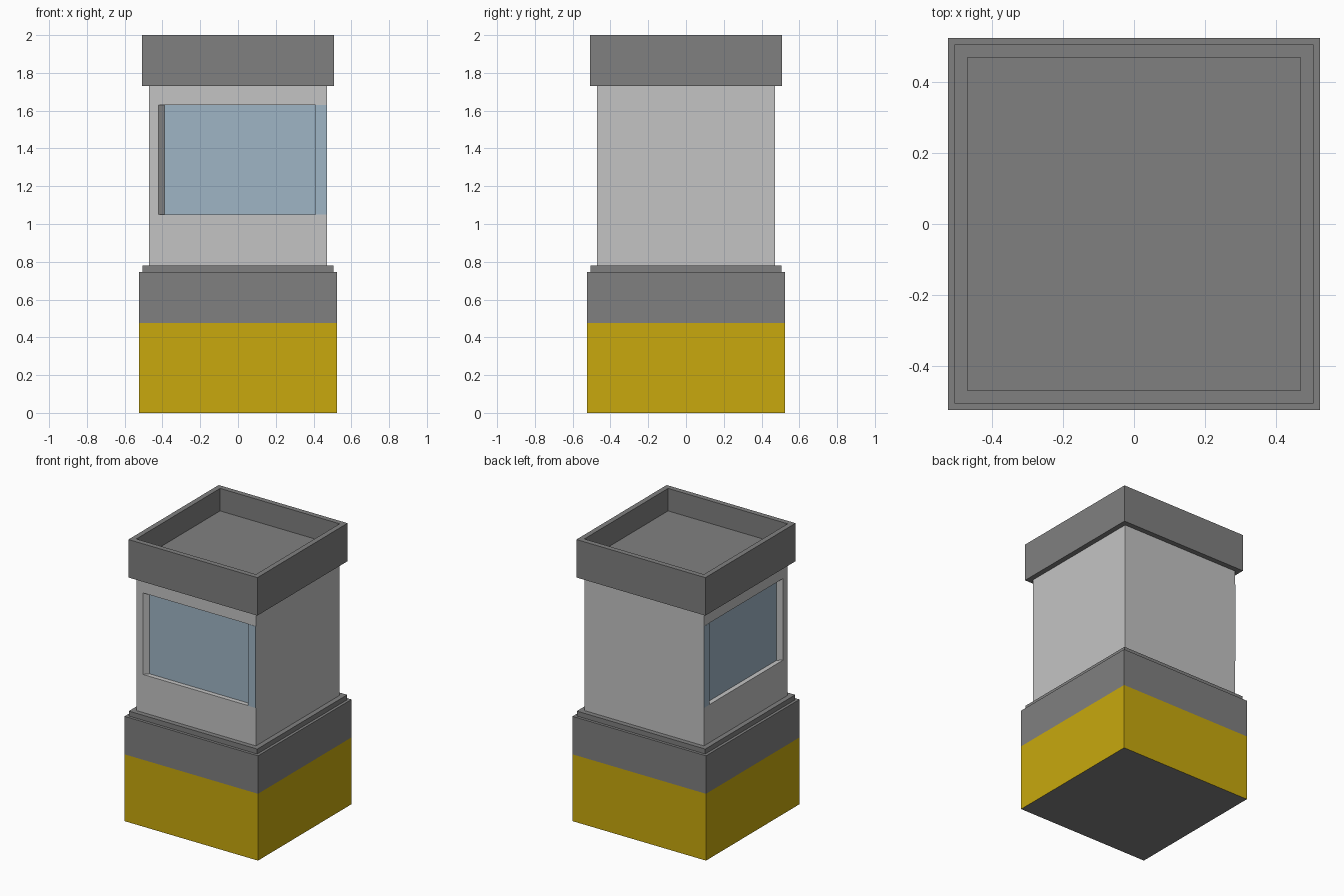
import bpy
import bmesh

cube = bpy.data.objects.get("Cube")
if cube:
    bpy.data.objects.remove(cube, do_unlink=True)


def material(name, rgb):
    mat = bpy.data.materials.new(name)
    mat.use_nodes = True
    mat.diffuse_color = (*rgb, 1)
    mat.node_tree.nodes["Principled BSDF"].inputs["Base Color"].default_value = (*rgb, 1)
    return mat


dark_grey = material("dark grey", (0.216, 0.216, 0.216))
light_grey = material("light grey", (0.552, 0.552, 0.552))
yellow = material("yellow", (0.578, 0.397, 0.004))
blue = material("glass blue", (0.347, 0.462, 0.558))


def prism(name, outline, z0, z1, mats):
    """Extrude a plan outline from z0 to z1."""
    bm = bmesh.new()
    base = bm.faces.new([bm.verts.new((x, y, z0)) for x, y in outline])
    top = bmesh.ops.extrude_face_region(bm, geom=[base])["geom"]
    bmesh.ops.translate(bm, vec=(0, 0, z1 - z0),
                        verts=[g for g in top if isinstance(g, bmesh.types.BMVert)])
    bmesh.ops.recalc_face_normals(bm, faces=bm.faces)
    mesh = bpy.data.meshes.new(name)
    bm.to_mesh(mesh)
    bm.free()
    for mat in mats:
        mesh.materials.append(mat)
    obj = bpy.data.objects.new(name, mesh)
    bpy.context.collection.objects.link(obj)
    return obj


def rect(x0, x1, y0, y1):
    return [(x0, y0), (x1, y0), (x1, y1), (x0, y1)]


def square(r):
    return rect(-r, r, -r, r)


def edit(obj, action):
    bm = bmesh.new()
    bm.from_mesh(obj.data)
    action(bm)
    bm.to_mesh(obj.data)
    bm.free()


# Base block: yellow lower band, grey above and underneath
BAND = 0.475


def paint_band(bm):
    bmesh.ops.bisect_plane(bm, geom=bm.verts[:] + bm.edges[:] + bm.faces[:],
                           plane_co=(0, 0, BAND), plane_no=(0, 0, 1))
    for f in bm.faces:
        side = abs(f.normal.z) < 0.5
        f.material_index = int(side and f.calc_center_median().z < BAND)


base = prism("base", square(0.525), 0, 0.745, [dark_grey, yellow])
edit(base, paint_band)

# Ledge under the cabin
prism("ledge", square(0.505), 0.745, 0.78, [dark_grey])


# Roof cap with a sunken tray
def sink_tray(bm):
    top = max(bm.faces, key=lambda f: f.calc_center_median().z)
    bmesh.ops.inset_region(bm, faces=[top], thickness=0.052)
    ring = bmesh.ops.extrude_discrete_faces(bm, faces=[top])["faces"]
    bmesh.ops.translate(bm, vec=(0, 0, -0.16), verts=ring[0].verts)


cap = prism("roof_cap", square(0.507), 1.73, 2.0, [dark_grey])
edit(cap, sink_tray)

# Cabin with recessed windows on the front and on the -x side
WALL, DEPTH, LOW, HIGH = 0.47, 0.035, 1.05, 1.63
BACK = -WALL + DEPTH
cabin = prism("cabin", square(WALL), 0.78, 1.73, [light_grey])
recess = [(-0.42, -WALL), (-0.42, -WALL - 0.05), (0.41, -WALL - 0.05), (0.41, BACK), (-0.39, BACK)]


def swap(outline):
    return [(y, x) for x, y in outline]


def same(outline):
    return outline


for label, place in (("front", same), ("side", swap)):
    cutter = prism("window_cutter", place(recess), LOW, HIGH, [light_grey])
    cutter.hide_render = True
    mod = cabin.modifiers.new("window", "BOOLEAN")
    mod.operation = "DIFFERENCE"
    mod.solver = "EXACT"
    mod.object = cutter
    graph = bpy.context.evaluated_depsgraph_get()
    cut = bpy.data.meshes.new_from_object(cabin.evaluated_get(graph))
    cabin.modifiers.clear()
    cabin.data = cut
    bpy.data.objects.remove(cutter, do_unlink=True)

    # Glass in the recess, and the blue strip flush with the wall beside it
    prism(label + "_glass", place(rect(-0.39, 0.41, BACK - 0.002, BACK + 0.002)),
          LOW, HIGH, [blue])
    prism(label + "_strip", place(rect(0.41, WALL, -WALL - 0.002, -WALL + 0.002)),
          LOW, HIGH, [blue])
